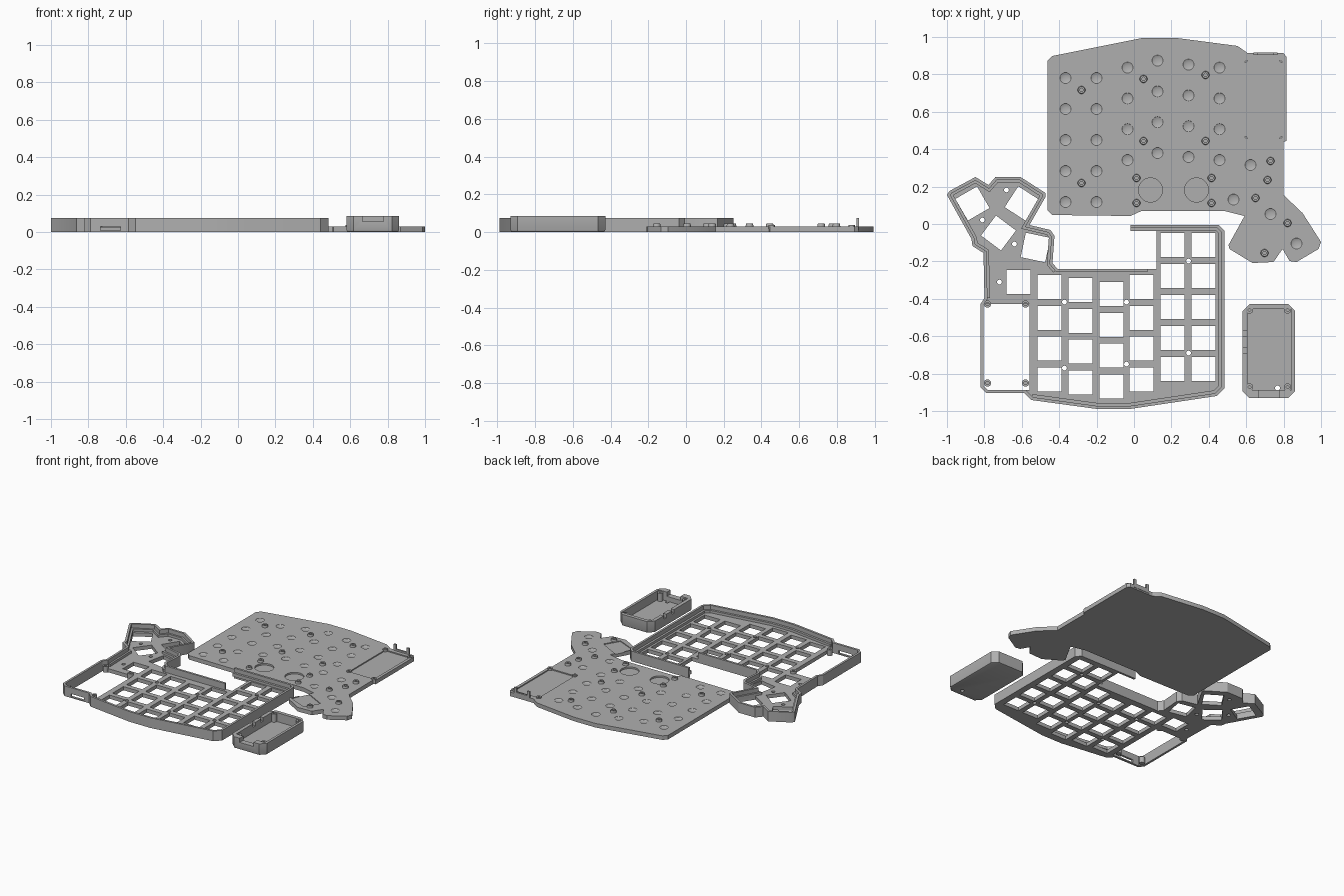
import bpy, bmesh, math
from mathutils import Vector, Matrix

if "Cube" in bpy.data.objects:
    bpy.data.objects.remove(bpy.data.objects["Cube"])

# Plan drawing units -> model units
S = 187.0
def P(x, y):
    return Vector(((x - 1134.5) / S, (225 - y) / S, 0))

grey = bpy.data.materials.new("grey_plastic")
grey.diffuse_color = (0.43, 0.43, 0.43, 1)
grey.use_nodes = True
grey.node_tree.nodes["Principled BSDF"].inputs["Base Color"].default_value = grey.diffuse_color

def finish(name, bm):
    bmesh.ops.recalc_face_normals(bm, faces=bm.faces)
    me = bpy.data.meshes.new(name)
    bm.to_mesh(me)
    bm.free()
    me.materials.append(grey)
    ob = bpy.data.objects.new(name, me)
    bpy.context.collection.objects.link(ob)
    return ob

def add_prism(bm, pts, z0, z1):
    lo = [bm.verts.new((p.x, p.y, z0)) for p in pts]
    hi = [bm.verts.new((p.x, p.y, z1)) for p in pts]
    bm.faces.new(lo)
    bm.faces.new(hi)
    for i in range(len(pts)):
        j = (i + 1) % len(pts)
        bm.faces.new((lo[i], lo[j], hi[j], hi[i]))

def plan(pts):
    return [P(*p) for p in pts]

def rect(x0, y0, x1, y1):
    return plan([(x0, y0), (x1, y0), (x1, y1), (x0, y1)])

def square(x, y, side, deg=0):
    r = Matrix.Rotation(math.radians(deg), 3, 'Z')
    h = side / 2 / S
    return [P(x, y) + r @ Vector((a * h, b * h, 0))
            for a, b in ((-1, -1), (1, -1), (1, 1), (-1, 1))]

def circle(x, y, r, n=24):
    return [P(x, y) + Vector((math.cos(2 * math.pi * i / n), math.sin(2 * math.pi * i / n), 0)) * (r / S)
            for i in range(n)]

def prisms(name, items):
    bm = bmesh.new()
    for pts, z0, z1 in items:
        add_prism(bm, pts, z0, z1)
    return finish(name, bm)

def cut(ob, cutter):
    cutter.hide_render = True
    m = ob.modifiers.new("cut", 'BOOLEAN')
    m.operation, m.solver, m.object = 'DIFFERENCE', 'EXACT', cutter
    bpy.context.view_layer.objects.active = ob
    bpy.ops.object.modifier_apply(modifier=m.name)
    bpy.data.objects.remove(cutter)

def offset(pts, d):
    """Shift an open path to its right by d with mitred corners."""
    out = []
    for i, p in enumerate(pts):
        dirs = []
        if i > 0:
            dirs.append((p - pts[i - 1]).normalized())
        if i < len(pts) - 1:
            dirs.append((pts[i + 1] - p).normalized())
        ns = [Vector((v.y, -v.x, 0)) for v in dirs]
        m = sum(ns, Vector()).normalized()
        out.append(p + m * (d / S / max(m.dot(ns[0]), 0.5)))
    return out

def strip(name, path, d0, d1, z0, z1):
    a, b = offset(path, d0), offset(path, d1)
    bm = bmesh.new()
    rings = [[bm.verts.new((q.x, q.y, z)) for q, z in ((p, z0), (p, z1), (r, z1), (r, z0))]
             for p, r in zip(a, b)]
    for u, v in zip(rings, rings[1:]):
        for k in range(4):
            bm.faces.new((u[k], u[(k + 1) % 4], v[(k + 1) % 4], v[k]))
    bm.faces.new(rings[0])
    bm.faces.new(rings[-1])
    return finish(name, bm)

def bosses(name, spots, r, z0, z1, taper=0.8, hole=0.42, n=20):
    """Tapered screw posts with a blind hole."""
    bm = bmesh.new()
    for x, y in spots:
        rings = [[bm.verts.new((p.x, p.y, z)) for p in circle(x, y, q, n)]
                 for q, z in ((r, z0), (r * taper, z1), (r * hole, z1), (r * hole, z0 + 0.003))]
        for u, v in zip(rings, rings[1:]):
            for i in range(n):
                j = (i + 1) % n
                bm.faces.new((u[i], u[j], v[j], v[i]))
        bm.faces.new(rings[0])
        bm.faces.new(rings[-1])
    return finish(name, bm)

# Key positions: five-row and four-row columns, one extra key, angled thumb keys
keys = [(x, 246 + 31 * i, 0) for x in (1204, 1173) for i in range(5)]
for cx, cy in ((1142, 288), (1112, 295), (1081, 291), (1050, 288)):
    keys += [(cx, cy + 30.8 * i, 0) for i in range(4)]
keys += [(1019, 283, 0), (1036, 248.5, -12), (999, 234, -37), (973, 204.5, 30), (1022.5, 204.5, -33)]

# Key case: plate with switch windows, outer wall and inner ledge
right_part = [(1131, 226), (1219, 226), (1225, 232), (1225, 389), (1217, 397),
              (1130, 410), (1098, 410), (1032, 401)]
corner_part = [(1025, 394), (987, 394), (981, 388), (981, 305)]
thumb_part = [(985, 299), (984, 254), (973, 247), (972, 240), (947.5, 196), (950, 192),
              (976, 178), (989, 186), (996, 178), (1021, 178), (1046, 194), (1046, 198),
              (1030, 226), (1051, 231), (1055, 237), (1053, 264), (1058, 270), (1148, 270)]
outline = plan(right_part + corner_part + thumb_part)
key_plate = prisms("key_plate", [(plan([(1157, 226)]) + outline[1:] + plan([(1157, 270)]), 0, 0.027)])
holes = [(1189, 262), (1189, 354), (1127, 303), (1127, 365), (1065, 303), (1065, 369),
         (1000, 283), (1015, 245), (983, 221), (1007, 191)]
cut(key_plate, prisms("key_windows",
    [(square(x, y, 24 if a == 0 else 25, a), -0.1, 0.2) for x, y, a in keys]
    + [(circle(x, y, 2.4, 16), -0.1, 0.2) for x, y in holes]
    + [(rect(984, 305, 1030, 391), -0.1, 0.2)]))
case_wall = strip("case_wall", outline, 0, 3, 0, 0.075)
strip("case_ledge_right", plan(right_part), 3, 6, 0.02, 0.045)
strip("case_ledge_thumb", plan(thumb_part[:-1]), 3, 5.5, 0.02, 0.045)
for ob in (key_plate, case_wall):
    cut(ob, prisms("port_slot", [(rect(997, 388, 1017, 398), 0.008, 0.03)]))
bosses("controller_posts", [(988, 305), (1026, 305), (988, 384), (1026, 384)], 3.6, 0, 0.045, 1, 0.45)

# Base plate: slab with key dimples, round pockets and a controller bay
base_plate = prisms("base_plate", [(plan([
    (1048, 62), (1053, 57), (1143, 39), (1177, 39), (1238, 47), (1248, 54), (1284, 54), (1287, 58),
    (1287, 142), (1284, 143), (1284, 196), (1303, 214), (1321.5, 243), (1319, 250), (1297, 263),
    (1290, 262), (1283, 250), (1274, 263), (1253, 264), (1230, 250), (1229, 246), (1245, 217),
    (1225, 212), (1142, 212), (1131, 217), (1053, 216), (1048, 211)]), 0, 0.03)])
cut(base_plate, prisms("pockets",
    [(circle(x, 191, 12, 40), 0.018, 0.1) for x in (1151, 1197)]
    + [(rect(1245, 61, 1283, 140), 0.022, 0.1),
       (plan([(1240, 222), (1270, 238), (1258, 258), (1231, 246)]), 0.024, 0.1)]))
dimples = bmesh.new()
for x, y, a in keys[:-1]:
    c = P(2270 - x, 449 - y)
    bmesh.ops.create_uvsphere(dimples, u_segments=20, v_segments=8, radius=1,
        matrix=Matrix.Translation((c.x, c.y, 0.031)) @ Matrix.Diagonal((0.03, 0.03, 0.009, 1)))
cut(base_plate, finish("dimple_cutter", dimples))
bosses("base_posts", [(1082, 91), (1144, 80), (1206, 76), (1144, 142), (1206, 142), (1082, 184),
                      (1137, 179), (1137, 204), (1212, 179), (1212, 204), (1271, 162),
                      (1268, 181), (1256, 199), (1288, 224), (1265, 254)], 4.2, 0.022, 0.046)
bosses("bay_posts", [(1245, 61), (1283, 61), (1245, 140), (1283, 140)], 3.2, 0.015, 0.038, 1)
prisms("bay_end_tabs", [(rect(1254, 53.5, 1258, 56), 0.01, 0.075),
                        (rect(1274, 53.5, 1278, 56), 0.01, 0.075),
                        (rect(1258, 53.5, 1274, 56), 0.01, 0.042)])

# Controller cover: open box with chamfered corners, notches and posts
def chamfered(x0, y0, x1, y1, c):
    return plan([(x0 + c, y0), (x1 - c, y0), (x1, y0 + c), (x1, y1 - c),
                 (x1 - c, y1), (x0 + c, y1), (x0, y1 - c), (x0, y0 + c)])

cover = prisms("controller_cover", [(chamfered(1243, 305, 1295.5, 399, 7), 0, 0.086)])
bm = bmesh.new()
bm.from_mesh(cover.data)
bmesh.ops.bevel(bm, geom=[e for e in bm.edges if all(v.co.z < 0.001 for v in e.verts)],
                offset=0.012, segments=2, affect='EDGES', profile=0.5)
bm.to_mesh(cover.data)
bm.free()
cut(cover, prisms("cover_cavity", [(rect(1248, 310, 1292, 391), 0.02, 0.2)]))
cut(cover, prisms("cover_notches", [(rect(1259, 385, 1280, 405), 0.055, 0.2),
                                    (rect(1240, 332, 1250, 337), 0.06, 0.2),
                                    (rect(1240, 349, 1250, 354), 0.06, 0.2),
                                    (circle(1278, 389, 2.5, 16), -0.1, 0.05)]))
bosses("cover_posts", [(1250, 311), (1288, 311), (1250, 388), (1288, 388)], 3.6, 0.01, 0.08, 1, 0.4)

# Keep edges sharp, smooth the round parts
bpy.ops.object.select_all(action='DESELECT')
for ob in bpy.context.scene.objects:
    ob.select_set(True)
    bpy.context.view_layer.objects.active = ob
bpy.ops.object.shade_smooth_by_angle(angle=math.radians(30))
